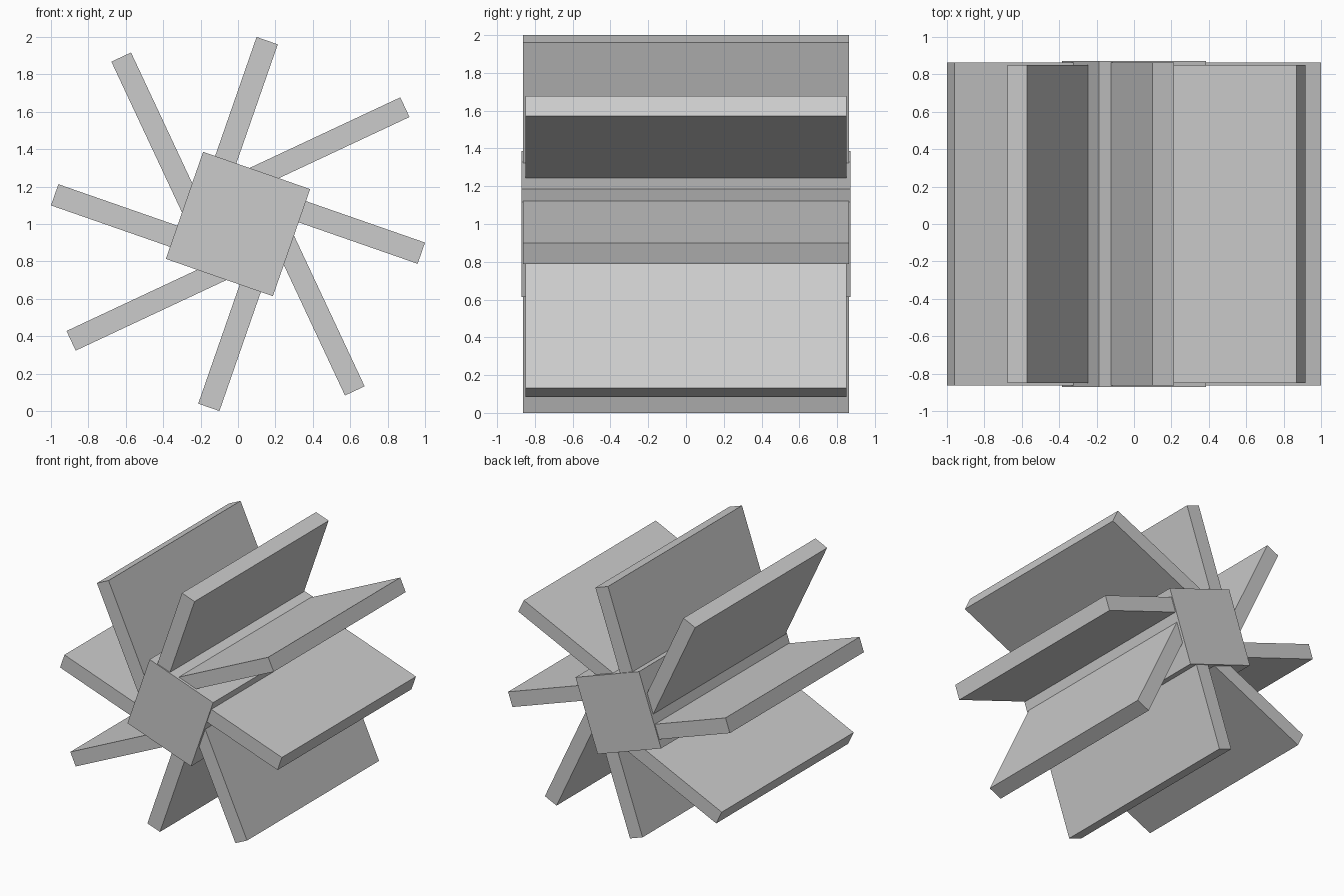
import bpy
from math import radians, cos, sin, pi
from mathutils import Vector

if "Cube" in bpy.data.objects:
    bpy.data.objects.remove(bpy.data.objects["Cube"])

CENTRE = Vector((0, 0, 1.0))


def slab(name, angle, start, end, offset, thickness, half_width):
    """Box in the wheel's turning plane: runs from start to end along the
    given angle, shifted sideways by offset, spanning the width in y."""
    c, s = cos(angle), sin(angle)
    along, side = Vector((c, 0, s)), Vector((-s, 0, c))
    bpy.ops.mesh.primitive_cube_add(
        size=1,
        location=CENTRE + along * (start + end) / 2 + side * offset,
        rotation=(0, -angle, 0))
    ob = bpy.context.object
    ob.name = name
    ob.scale = (end - start, 2 * half_width, thickness)
    bpy.ops.object.transform_apply(location=False, rotation=False, scale=True)
    return ob


TILT = radians(-19.2)

# Square hub
slab("hub", TILT, -0.303, 0.303, 0, 0.606, 0.872)

# Four straight paddles and four slanted paddles, all off the axis
for i in range(4):
    turn = i * pi / 2
    slab(f"straight_paddle_{i + 1}", TILT + turn, 0.2, 0.977, 0.175, 0.12, 0.863)
    slab(f"slanted_paddle_{i + 1}", radians(25.1) + turn, 0.05, 1.073, 0.187, 0.116, 0.85)
